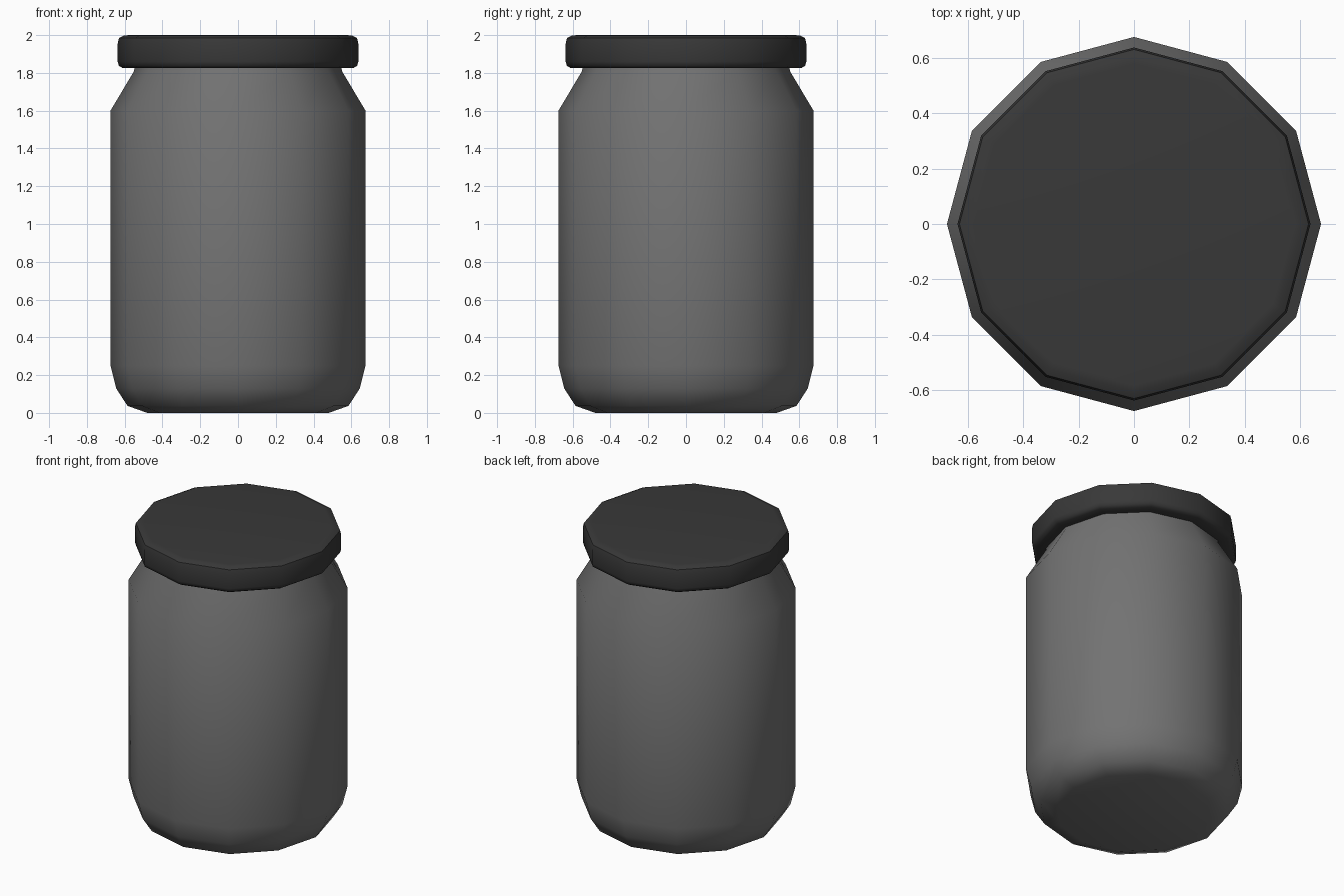
import bpy, bmesh, math

if "Cube" in bpy.data.objects:
    bpy.data.objects.remove(bpy.data.objects["Cube"])

SIDES = 12


def material(name, rgba):
    m = bpy.data.materials.new(name)
    m.diffuse_color = rgba
    m.use_nodes = True
    m.node_tree.nodes["Principled BSDF"].inputs["Base Color"].default_value = m.diffuse_color
    return m


def lathe(name, profile, mat, cap_top=True):
    """Revolve (radius, z) points into a twelve-sided solid."""
    bm = bmesh.new()
    rings = []
    for r, z in profile:
        rings.append([bm.verts.new((r * math.cos(2 * math.pi * i / SIDES),
                                    r * math.sin(2 * math.pi * i / SIDES), z))
                      for i in range(SIDES)])
    for a, b in zip(rings, rings[1:]):
        for i in range(SIDES):
            j = (i + 1) % SIDES
            bm.faces.new((a[i], a[j], b[j], b[i]))
    bm.faces.new(rings[0][::-1])
    if cap_top:
        bm.faces.new(rings[-1])
    me = bpy.data.meshes.new(name)
    bm.to_mesh(me)
    bm.free()
    ob = bpy.data.objects.new(name, me)
    bpy.context.collection.objects.link(ob)
    me.materials.append(mat)
    bpy.ops.object.select_all(action='DESELECT')
    ob.select_set(True)
    bpy.context.view_layer.objects.active = ob
    bpy.ops.object.shade_smooth_by_angle(angle=math.radians(50))
    return ob


glass = material("grey_glass", (0.17, 0.17, 0.17, 0.9))
dark = material("dark_lid", (0.04, 0.04, 0.04, 1.0))

# Jar body with rounded base, sloping shoulder and neck
lathe("jar_body", [(0.48, 0.0), (0.585, 0.037), (0.645, 0.13), (0.675, 0.25),
                   (0.675, 1.60), (0.55, 1.81), (0.545, 1.86)], glass)

# Screw lid with softened rims
lathe("lid", [(0.545, 1.825), (0.61, 1.825), (0.631, 1.838), (0.637, 1.86),
              (0.637, 1.955), (0.63, 1.985), (0.605, 1.997), (0.58, 2.0)], dark)
